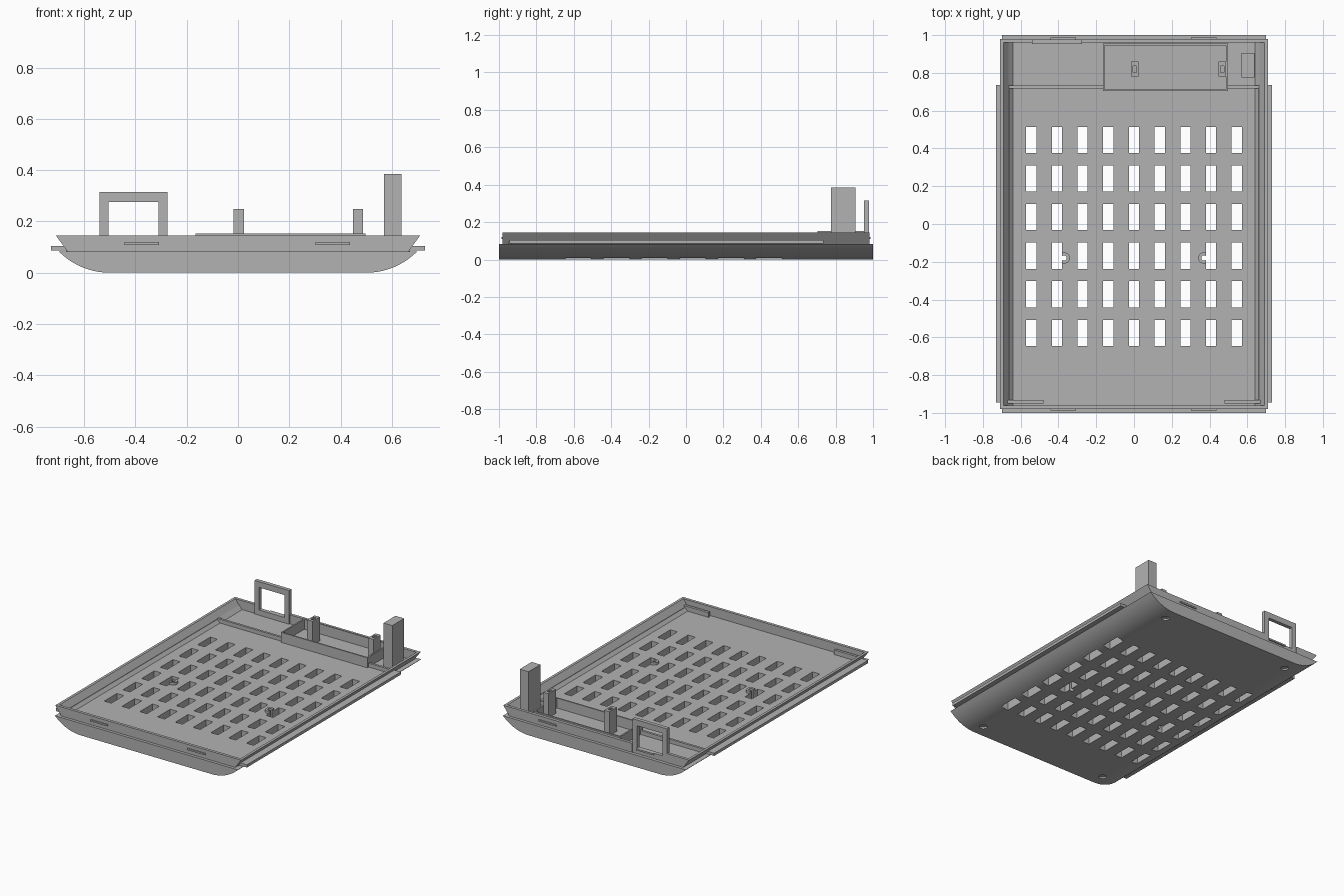
import bpy, bmesh, math
from mathutils import Matrix

cube = bpy.data.objects.get("Cube")
if cube:
    bpy.data.objects.remove(cube, do_unlink=True)

grey = bpy.data.materials.new("matte_grey")
grey.use_nodes = True
COLOUR = (0.45, 0.45, 0.45, 1)
grey.diffuse_color = COLOUR
grey.node_tree.nodes["Principled BSDF"].inputs["Base Color"].default_value = COLOUR

FLOOR, RIM = 0.083, 0.145


def finish(name, bm):
    bmesh.ops.recalc_face_normals(bm, faces=bm.faces)
    mesh = bpy.data.meshes.new(name)
    bm.to_mesh(mesh)
    bm.free()
    mesh.materials.append(grey)
    obj = bpy.data.objects.new(name, mesh)
    bpy.context.collection.objects.link(obj)
    return obj


def add_box(bm, x, y, z):
    """Add a box given its (low, high) range on each axis."""
    size = [b - a for a, b in (x, y, z)]
    mid = [(a + b) / 2 for a, b in (x, y, z)]
    bmesh.ops.create_cube(bm, size=1, matrix=Matrix.Translation(mid) @ Matrix.Diagonal((*size, 1)))


def box(name, x, y, z):
    bm = bmesh.new()
    add_box(bm, x, y, z)
    return finish(name, bm)


def cylinders(name, spots, radius, z):
    bm = bmesh.new()
    for x, y in spots:
        bmesh.ops.create_cone(bm, cap_ends=True, segments=24, radius1=radius, radius2=radius,
                              depth=z[1] - z[0], matrix=Matrix.Translation((x, y, sum(z) / 2)))
    return finish(name, bm)


def extrude(name, profile, y):
    """Extrude an xz profile along y."""
    bm = bmesh.new()
    face = bm.faces.new([bm.verts.new((px, y[0], pz)) for px, pz in profile])
    moved = bmesh.ops.extrude_face_region(bm, geom=[face])["geom"]
    bmesh.ops.translate(bm, vec=(0, y[1] - y[0], 0),
                        verts=[v for v in moved if isinstance(v, bmesh.types.BMVert)])
    return finish(name, bm)


def activate(obj):
    bpy.ops.object.select_all(action='DESELECT')
    obj.select_set(True)
    bpy.context.view_layer.objects.active = obj


def cut(obj, *cutters):
    activate(obj)
    for cutter in cutters:
        mod = obj.modifiers.new("cut", 'BOOLEAN')
        mod.operation, mod.solver, mod.object = 'DIFFERENCE', 'EXACT', cutter
        bpy.ops.object.modifier_apply(modifier=mod.name)


# Hull: flat underside with curved long edges
radius, flat = 0.28, 0.5
sweep = math.acos(1 - FLOOR / radius)
arc = [(flat + radius * math.sin(sweep * i / 10), radius * (1 - math.cos(sweep * i / 10)))
       for i in range(11)]
hull = extrude("hull", arc + [(-x, z) for x, z in reversed(arc)], (-1, 1))

# Cutters for the vents, screw holes and underside dimples
bm = bmesh.new()
for i in range(9):
    for j in range(6):
        x, y = (i - 4) * 0.136, 0.444 - j * 0.204
        add_box(bm, (x - 0.027, x + 0.027), (y - 0.069, y + 0.069), (-0.1, 0.3))
vents = finish("vent_cutter", bm)
boss_spots = [(s * 0.37, -0.18) for s in (-1, 1)]
holes = cylinders("screw_hole_cutter", boss_spots, 0.014, (-0.1, 0.3))
dimples = cylinders("dimple_cutter", [(x, y) for x in (-0.5, 0.5) for y in (-0.91, 0.91)],
                    0.025, (-0.05, 0.012))
cut(hull, vents, holes, dimples)
bosses = cylinders("screw_bosses", boss_spots, 0.03, (FLOOR - 0.01, 0.1))
cut(bosses, vents, holes)
for cutter in (vents, holes, dimples):
    bpy.data.objects.remove(cutter, do_unlink=True)
for obj in (hull, bosses):
    activate(obj)
    bpy.ops.object.shade_smooth_by_angle(angle=math.radians(30))

# Flared side walls, side rails and front corner ledges
wall = [(0.665, FLOOR), (0.71, RIM), (0.692, RIM), (0.665, 0.108), (0.64, FLOOR)]
for side, s in (("left", 1), ("right", -1)):
    extrude(side + "_wall", [(s * x, z) for x, z in wall], (-0.98, 0.98))
    box(side + "_rail", sorted((s * 0.66, s * 0.73)), (-0.945, 0.735), (0.086, 0.105))
    box(side + "_front_ledge", sorted((s * 0.48, s * 0.67)), (-0.95, -0.932), (FLOOR, 0.115))


# End walls, the back one interrupted by the window frame
def end_wall(name, y, low_l, top_l, low_r, top_r):
    extrude(name, [(low_l, FLOOR), (low_r, FLOOR), (top_r, RIM), (top_l, RIM)], y)


end_wall("front_wall", (-0.98, -0.96), -0.665, -0.71, 0.665, 0.71)
end_wall("back_wall_right", (0.96, 0.98), -0.665, -0.71, -0.54, -0.54)
end_wall("back_wall_left", (0.96, 0.98), -0.275, -0.275, 0.665, 0.71)

# Snap ridges on both end walls
for end, s in (("front", -1), ("back", 1)):
    for side, x in (("right", -0.375), ("left", 0.37)):
        box(f"{end}_{side}_snap_ridge", (x - 0.067, x + 0.067),
            sorted((s * 0.97, s * 0.987)), (0.109, 0.12))

# Window frame at the back
frame = box("window_frame", (-0.54, -0.275), (0.952, 0.978), (FLOOR, 0.315))
opening = box("opening_cutter", (-0.505, -0.31), (0.9, 1.1), (0.12, 0.275))
cut(frame, opening)
bpy.data.objects.remove(opening, do_unlink=True)

# Thin-walled compartment
tray = box("compartment", (-0.165, 0.497), (0.703, 0.955), (FLOOR - 0.002, 0.152))
inside = box("compartment_cutter", (-0.155, 0.487), (0.713, 0.945), (0, 0.3))
cut(tray, inside)
bpy.data.objects.remove(inside, do_unlink=True)

# Drilled posts in the compartment
posts = [(0.003, "right_post"), (0.468, "left_post")]
for x, name in posts:
    post = box(name, (x - 0.02, x + 0.02), (0.78, 0.86), (FLOOR - 0.002, 0.248))
    drill = box("drill_cutter", (x - 0.009, x + 0.009), (0.803, 0.837), (0.2, 0.3))
    cut(post, drill)
    bpy.data.objects.remove(drill, do_unlink=True)

# Tall post and cross ribs
box("tall_post", (0.57, 0.637), (0.775, 0.905), (FLOOR - 0.002, 0.385))
box("right_cross_rib", (-0.66, -0.165), (0.717, 0.733), (FLOOR - 0.002, 0.11))
box("left_cross_rib", (0.497, 0.66), (0.717, 0.733), (FLOOR - 0.002, 0.11))
